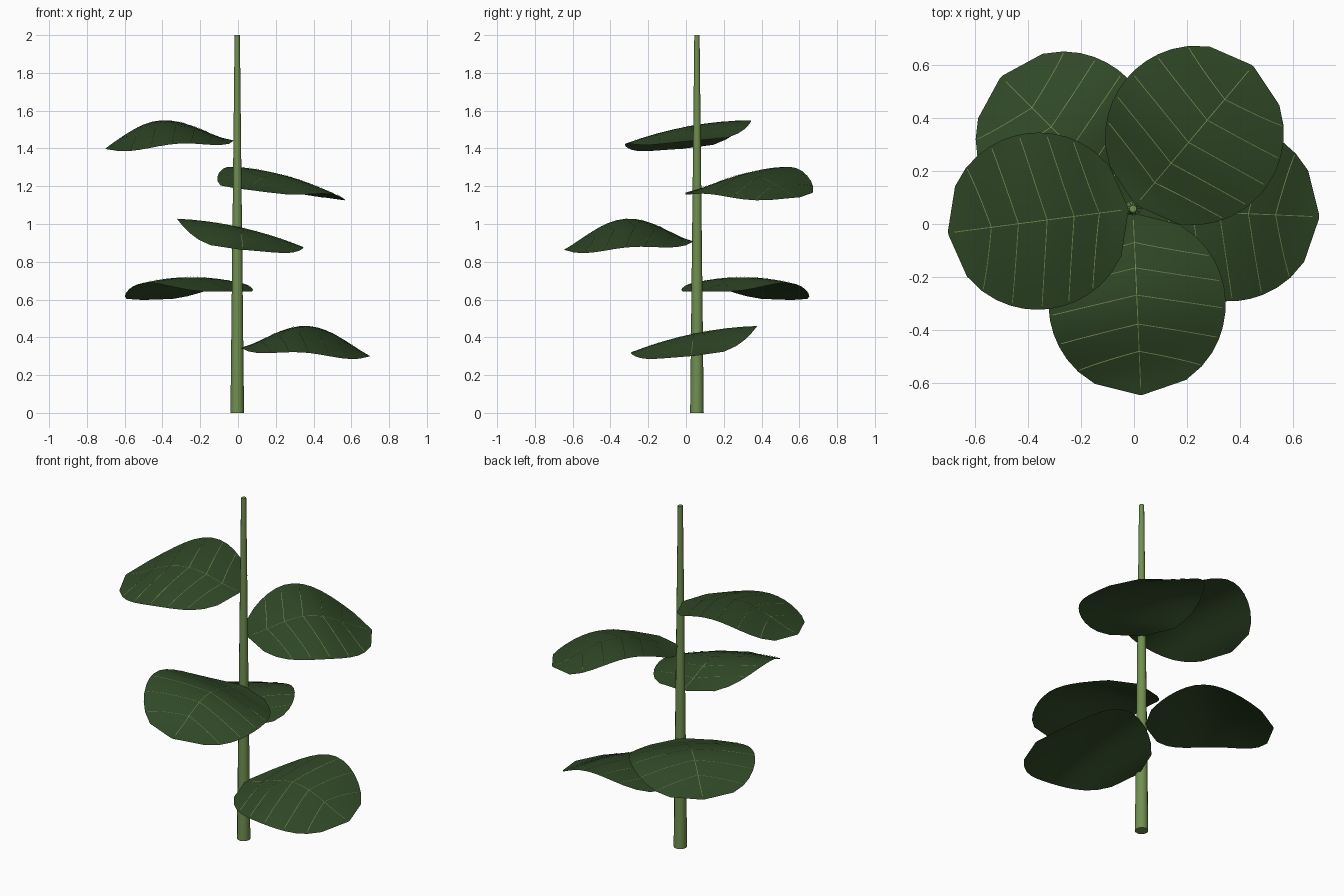
import bpy, math
from mathutils import Vector

if "Cube" in bpy.data.objects:
    bpy.data.objects.remove(bpy.data.objects["Cube"])

CX, CY = -0.004, 0.058          # stem position
START, LENGTH, HALF = 0.018, 0.687, 0.335


def material(name, rgb):
    m = bpy.data.materials.new(name)
    m.diffuse_color = (*rgb, 1)
    m.use_nodes = True
    m.node_tree.nodes["Principled BSDF"].inputs["Base Color"].default_value = m.diffuse_color
    return m


leaf_green = material("leaf green", (0.030, 0.066, 0.020))
stem_green = material("stem green", (0.165, 0.275, 0.080))
vein_olive = material("vein olive", (0.19, 0.25, 0.085))


def add_mesh(name, verts, faces, mat):
    me = bpy.data.meshes.new(name)
    me.from_pydata(verts, [], faces)
    me.materials.append(mat)
    for p in me.polygons:
        p.use_smooth = True
    ob = bpy.data.objects.new(name, me)
    bpy.context.collection.objects.link(ob)
    return ob


def half_width(t):
    return 2 * math.sqrt(max(t * (1 - t), 0))


def leaf_point(t, v, angle, z0, roll):
    """Point on an arched, sideways tilted round leaf: t along, v across (-1..1)."""
    w = max(half_width(t), 0.02)
    along, side = START + LENGTH * t, HALF * w * v
    z = z0 - 0.045 * t + 0.0975 * max(math.sin(math.pi * t), 0) ** 1.5
    z += w * w * (roll * v - 0.03 * v * v)
    c, s = math.cos(angle), math.sin(angle)
    return Vector((CX + along * c - side * s, CY + along * s + side * c, z))


def grid_faces(rows, cols):
    return [(i * cols + j, (i + 1) * cols + j, (i + 1) * cols + j + 1, i * cols + j + 1)
            for i in range(rows - 1) for j in range(cols - 1)]


def build_leaf(number, angle, z0, roll):
    # leaf blade
    rows, cols = 15, 9
    verts = [leaf_point(i / (rows - 1), j / (cols - 1) * 2 - 1, angle, z0, roll)
             for i in range(rows) for j in range(cols)]
    add_mesh(f"leaf_{number}", verts, grid_faces(rows, cols), leaf_green)

    # midrib and paired side veins as narrow strips lying on the blade
    paths = [[(k / 28, 0) for k in range(1, 28)]]
    for t0 in (0.16, 0.30, 0.45, 0.61, 0.76):
        for side in (-1, 1):
            paths.append([(t0 + 0.09 * k / 8, side * 0.96 * k / 8) for k in range(9)])
    verts, faces = [], []
    for path in paths:
        pts = [leaf_point(t, v, angle, z0, roll) + Vector((0, 0, 0.0025)) for t, v in path]
        base = len(verts)
        for k, p in enumerate(pts):
            d = pts[min(k + 1, len(pts) - 1)] - pts[max(k - 1, 0)]
            n = Vector((-d.y, d.x, 0)).normalized() * 0.0015
            verts += [p + n, p - n]
        faces += [tuple(base + q for q in f) for f in grid_faces(len(pts), 2)]
    add_mesh(f"leaf_veins_{number}", verts, faces, vein_olive)


# tapered stem
bpy.ops.mesh.primitive_cone_add(vertices=12, radius1=0.036, radius2=0.014, depth=2,
                                location=(CX, CY, 1))
stem = bpy.context.object
stem.name = "stem"
stem.data.materials.append(stem_green)
bpy.ops.object.shade_smooth_by_angle(angle=math.radians(40))

# five leaves spiralling up at the golden angle: base height, sideways tilt
leaves = [(0.345, 0.07), (0.643, 0.0), (0.908, -0.075), (1.186, 0.072), (1.442, -0.062)]
for i, (z0, roll) in enumerate(leaves):
    build_leaf(i + 1, math.radians(-2.5 + 137.5 * i), z0, roll)
